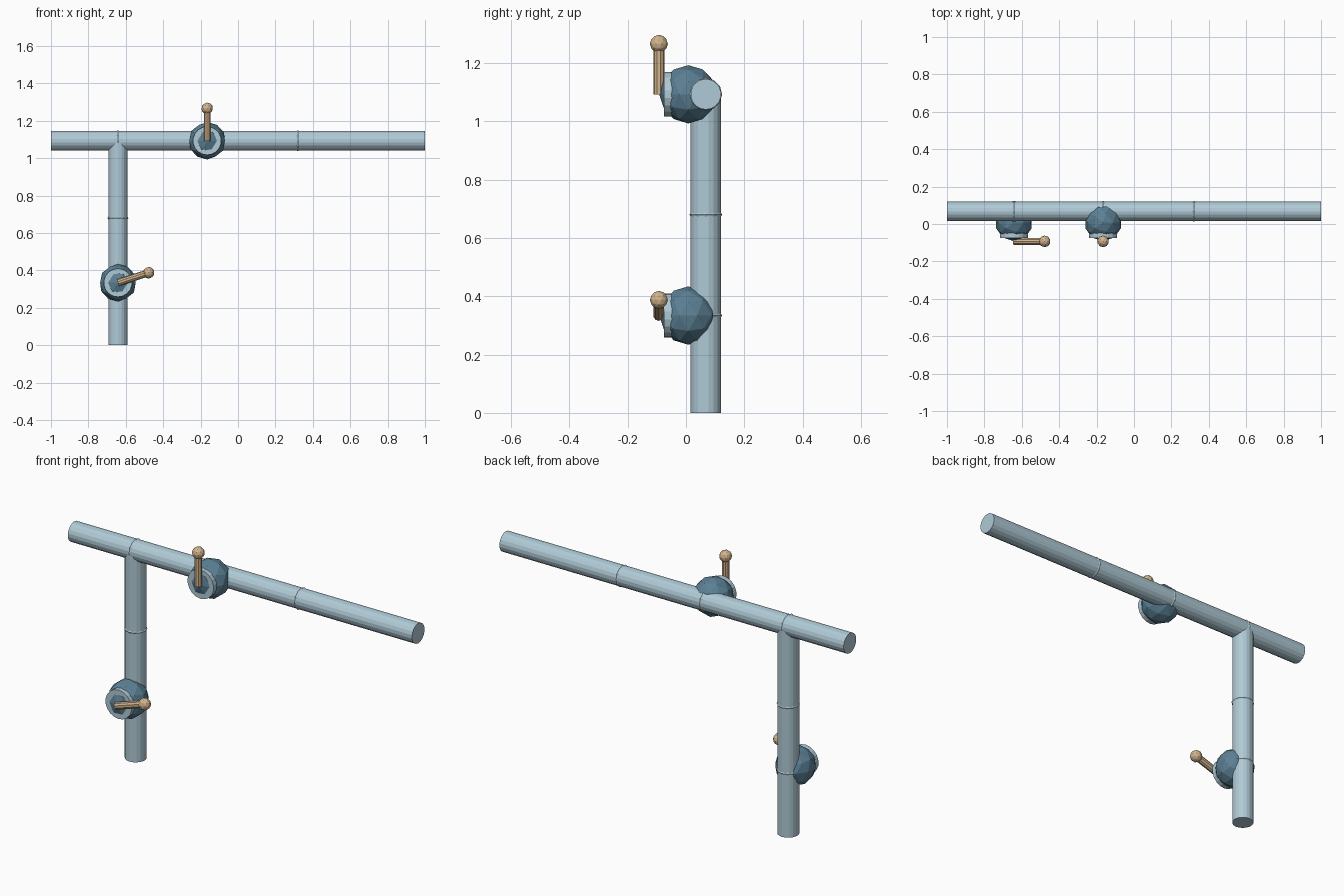
import bpy
import math
from mathutils import Vector

if "Cube" in bpy.data.objects:
    bpy.data.objects.remove(bpy.data.objects["Cube"])


def material(name, rgb):
    m = bpy.data.materials.new(name)
    m.diffuse_color = (*rgb, 1)
    m.use_nodes = True
    m.node_tree.nodes["Principled BSDF"].inputs["Base Color"].default_value = m.diffuse_color
    return m


PIPE = material("pale blue pipe", (0.43, 0.59, 0.67))
BODY = material("slate blue", (0.105, 0.215, 0.295))
TAN = material("tan", (0.65, 0.46, 0.27))

PIPE_Y, PIPE_R = 0.068, 0.0525
TOP_Z, POST_X = 1.093, -0.642


def finish(name, mat):
    o = bpy.context.object
    o.name = name
    o.data.materials.append(mat)
    return o


def rod(name, a, b, r, sides, mat):
    a, b = Vector(a), Vector(b)
    d = b - a
    bpy.ops.mesh.primitive_cylinder_add(
        vertices=sides, radius=r, depth=d.length, location=(a + b) / 2,
        rotation=d.to_track_quat('Z', 'Y').to_euler())
    return finish(name, mat)


def ball(name, loc, r, mat):
    bpy.ops.mesh.primitive_ico_sphere_add(subdivisions=2, radius=r, location=loc)
    return finish(name, mat)


def joint(name, loc, rot):
    # thin raised collar around a pipe
    bpy.ops.mesh.primitive_torus_add(
        major_segments=12, minor_segments=6, major_radius=0.0445,
        minor_radius=0.0115, location=loc, rotation=rot)
    return finish(name, PIPE)


def valve(name, x, z, angle):
    # faceted body, front flange, lever and knob
    ball(name + "_body", (x, 0.008, z), 0.1, BODY)
    rod(name + "_flange", (x, -0.048, z), (x, -0.075, z), 0.076, 18, PIPE)
    tip = (x + 0.173 * math.cos(angle), -0.093, z + 0.173 * math.sin(angle))
    rod(name + "_lever", (x, -0.093, z), tip, 0.019, 10, TAN)
    ball(name + "_knob", tip, 0.031, TAN)


# pipes
rod("horizontal_pipe", (-1, PIPE_Y, TOP_Z), (1, PIPE_Y, TOP_Z), PIPE_R, 18, PIPE)
rod("vertical_pipe", (POST_X, PIPE_Y, 0), (POST_X, PIPE_Y, TOP_Z), PIPE_R, 18, PIPE)

# collars
for x in (POST_X, -0.165, 0.32):
    joint("horizontal_collar", (x, PIPE_Y, TOP_Z), (0, math.pi / 2, 0))
for z in (0.334, 0.68):
    joint("vertical_collar", (POST_X, PIPE_Y, z), (0, 0, 0))

# valves
valve("upper_valve", -0.165, TOP_Z, math.pi / 2)
valve("lower_valve", POST_X, 0.334, math.radians(18))
